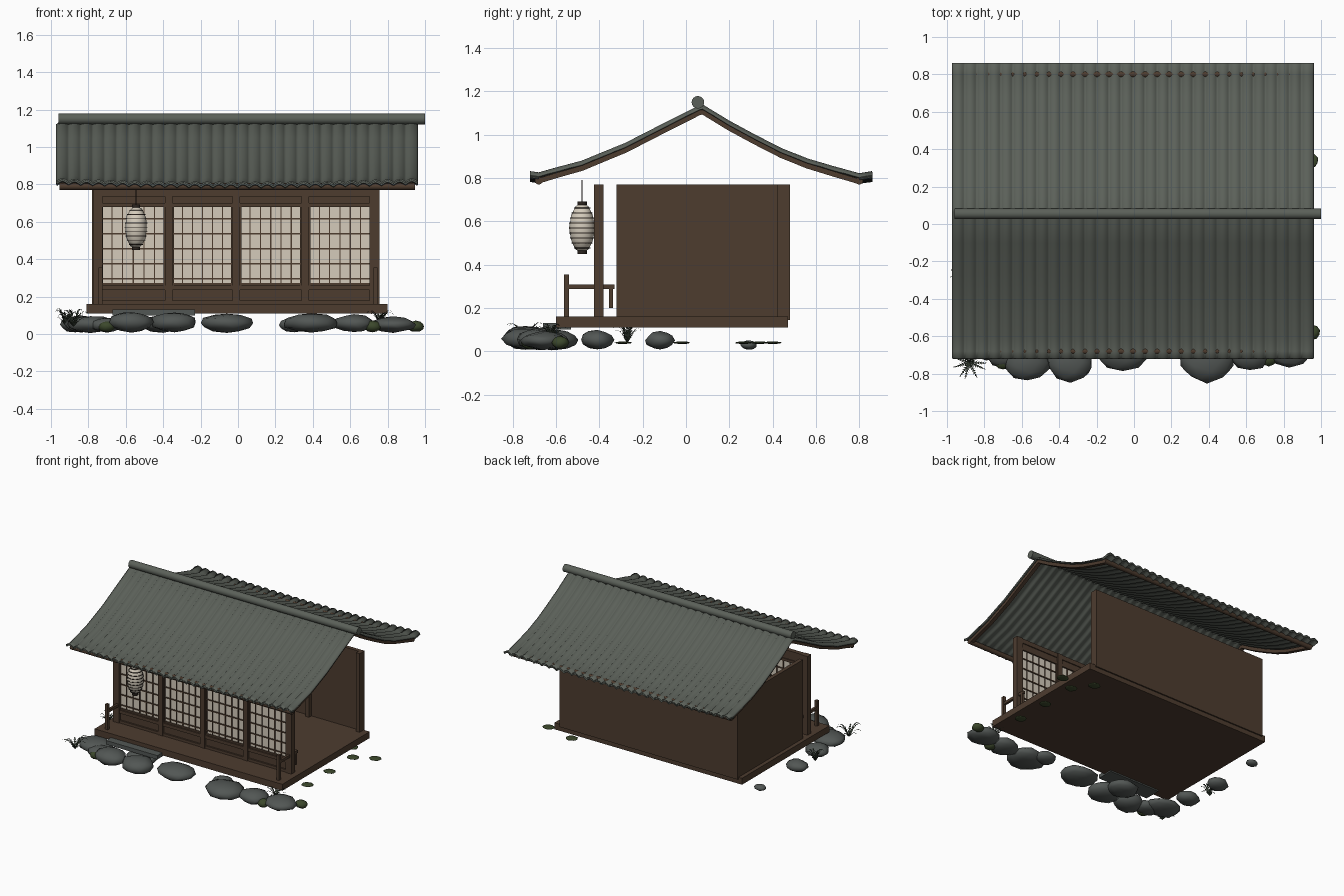
import bpy, bmesh, math, random
from mathutils import Vector

random.seed(4)
if "Cube" in bpy.data.objects:
    bpy.data.objects.remove(bpy.data.objects["Cube"])


def material(name, rgb):
    m = bpy.data.materials.new(name)
    m.use_nodes = True
    m.diffuse_color = (*rgb, 1)
    m.node_tree.nodes["Principled BSDF"].inputs["Base Color"].default_value = (*rgb, 1)
    return m


WOOD = material("brown wood", (.075, .045, .028))
TILE = material("grey green tile", (.105, .118, .1))
PAPER = material("cream paper", (.66, .6, .5))
STONE = material("grey stone", (.085, .095, .09))
LEAF = material("dark leaf", (.03, .042, .028))
MOSS = material("moss green", (.045, .065, .025))
DARK = material("dark lacquer", (.025, .018, .014))


def finish(name, bm, mat, smooth=False):
    bmesh.ops.recalc_face_normals(bm, faces=bm.faces)
    mesh = bpy.data.meshes.new(name)
    bm.to_mesh(mesh)
    bm.free()
    mesh.materials.append(mat)
    if smooth:
        for p in mesh.polygons:
            p.use_smooth = True
    ob = bpy.data.objects.new(name, mesh)
    bpy.context.collection.objects.link(ob)
    return ob


def box(name, x, y, z, mat=WOOD):
    """Box from (low, high) pairs."""
    bm = bmesh.new()
    bmesh.ops.create_cube(bm, size=1)
    for v in bm.verts:
        v.co = [(a + b) / 2 + c * (b - a) for (a, b), c in zip((x, y, z), v.co)]
    return finish(name, bm, mat)


def rod(name, a, b, r, mat, sides=12):
    a, b = Vector(a), Vector(b)
    bm = bmesh.new()
    bmesh.ops.create_cone(bm, cap_ends=True, segments=sides, radius1=r, radius2=r, depth=(b - a).length)
    ob = finish(name, bm, mat, True)
    ob.location = (a + b) / 2
    ob.rotation_euler = (b - a).to_track_quat("Z", "Y").to_euler()
    bpy.context.view_layer.objects.active = ob
    ob.select_set(True)
    bpy.ops.object.shade_smooth_by_angle()
    ob.select_set(False)
    return ob


def blob(name, centre, size, mat, jitter=0.07):
    bm = bmesh.new()
    bmesh.ops.create_icosphere(bm, subdivisions=2, radius=1)
    for v in bm.verts:
        k = 1 + random.uniform(-jitter, jitter)
        v.co = [c + s * p * k for c, s, p in zip(centre, size, v.co)]
    return finish(name, bm, mat, True)


def sheet(name, xs, profile, height, thick, mat, smooth=False):
    """Sheet swept along x over a (y, z) profile, height(x) lifts it."""
    bm = bmesh.new()
    rows = [[bm.verts.new((x, y, z + height(x, y))) for x in xs] for y, z in profile]
    for r, s in zip(rows, rows[1:]):
        for i in range(len(xs) - 1):
            bm.faces.new((r[i], r[i + 1], s[i + 1], s[i]))
    ob = finish(name, bm, mat, smooth)
    mod = ob.modifiers.new("thickness", "SOLIDIFY")
    mod.thickness = thick
    mod.offset = 0
    return ob


# Raised floor and walls
box("floor", (-.81, .8), (-.6, .47), (.11, .16))
box("left_end_wall", (-.78, -.75), (-.32, .45), (.15, .77))
box("back_wall", (-.78, .75), (.45, .48), (.145, .77))
for x in (-.765, .3, .735):
    box("back_post", (x - .015, x + .015), (.42, .455), (.16, .77))

# Front screen frame
posts = [-.75, -.37, -.01, .36, .73]
for i, x in enumerate(posts):
    w = .026 if i in (0, 4) else .02
    box("front_post", (x - w, x + w), (-.425, -.38), (.16, .77))
for z0, z1 in ((.16, .18), (.235, .26), (.68, .7), (.735, .77)):
    box("front_rail", (-.77, .75), (-.42, -.385), (z0, z1))

# Paper screens with lattice
for a, b in zip(posts, posts[1:]):
    box("lower_panel", (a, b), (-.408, -.392), (.17, .25))
    box("upper_panel", (a, b), (-.408, -.392), (.69, .75))
    box("paper_screen", (a, b), (-.402, -.396), (.25, .69), PAPER)
    for s in (a + .02, b - .02):
        box("screen_stile", (s - .008, s + .008), (-.412, -.388), (.26, .68))
    for i in range(1, 6):
        x = a + .02 + (b - a - .04) * i / 6
        box("lattice_upright", (x - .003, x + .003), (-.409, -.389), (.26, .68))
        z = .215 + i * .08
        box("lattice_bar", (a, b), (-.409, -.389), (z - .004, z + .004))
    box("lattice_base", (a, b), (-.409, -.389), (.26, .272))

# Short side railings on the porch
for x in (-.735, .735):
    box("railing_post", (x - .011, x + .011), (-.563, -.54), (.16, .355))
    box("railing_bar", (x - .009, x + .009), (-.55, -.33), (.287, .308))
    box("railing_stub", (x - .009, x + .009), (-.355, -.337), (.2, .29))

# Curved tiled roof
front = [(-.72, .795), (-.68, .789), (-.6, .818), (-.48, .856), (-.38, .9), (-.28, .942), (-.1, 1.035), (.065, 1.118)]
back = [(.08, 1.118), (.2, 1.045), (.32, .98), (.44, .918), (.56, .868), (.68, .828), (.8, .787), (.86, .795)]
COLS, STEP = 30, 7
xs = [-.97 + 1.93 * i / (COLS * STEP) for i in range(COLS * STEP + 1)]


def scallop(x, y):
    t = (x + .97) / 1.93 * COLS
    eave = min(1, abs(y - .07) / .75) ** 4
    return .016 * abs(math.sin(math.pi * t)) + .02 * x * x * eave


sheet("roof_tiles", xs, front + back, scallop, .008, TILE, True)
for edge in (front[:2], back[-2:]):
    sheet("eave_tiles", xs, [(y, z - .008) for y, z in edge], scallop, .01, TILE)
rod("ridge_cap", (-.96, .055, 1.15), (1, .055, 1.15), .029, TILE, 16)

# Roof timbers
for y in (-.68, .8):
    rod("eave_beam", (-.955, y, .788), (.945, y, .788), .018, WOOD)
for x in (-.94, .93):
    sheet("gable_board", (x - .015, x + .015), [(y, z - .014) for y, z in front[1:] + back[:-1]],
          lambda x, y: .012 * min(1, abs(y - .07) / .75) ** 4, .024, WOOD)

# Paper lantern
LX, LY, LZ = -.545, -.48, .57
blob("lantern", (LX, LY, LZ), (.06, .06, .117), PAPER, 0)
for i in range(-4, 5):
    z = i * .023
    r = .06 * math.sqrt(1 - (z / .117) ** 2) + .001
    rod("lantern_band", (LX, LY, LZ + z - .002), (LX, LY, LZ + z + .002), r, DARK, 20)
for z in (-.113, .113):
    rod("lantern_cap", (LX, LY, LZ + z - .008), (LX, LY, LZ + z + .008), .022, DARK)
rod("lantern_cord", (LX, LY, .68), (LX, LY, .79), .003, DARK, 6)

# Step and garden stones
box("stone_step", (-.67, -.23), (-.66, -.53), (.1, .13), STONE)
stones = [(-.57, -.74, .12, .055), (-.34, -.74, .125, .055), (-.06, -.67, .14, .05),
          (-.79, -.62, .13, .045), (-.4, -.6, .12, .045), (-.7, -.69, .09, .04),
          (.39, -.72, .15, .05), (.62, -.69, .11, .048), (.83, -.66, .12, .042),
          (.3, -.61, .08, .04), (-.84, -.41, .09, .045), (-.87, -.12, .08, .042), (-.84, .29, .045, .022)]
for x, y, r, h in stones:
    blob("garden_stone", (x, y, h + .008), (r, r * .85, h), STONE)

# Flat moss patches
for x, y in [(.94, .34), (.8, .265), (.8, -.02), (.8, -.29), (.7, .4), (.95, -.58), (-.7, -.74), (.72, -.72)]:
    flat = y > -.5
    blob("moss_patch", (x, y, .04), (.045, .04, .006 if flat else .03), MOSS)


# Ferns made of arching stems with leaflets
def fern(x, y, z, reach, height):
    bm = bmesh.new()

    def tri(*pts):
        bm.faces.new([bm.verts.new(p) for p in pts])

    for i in range(11):
        a = i * math.tau / 11 + random.uniform(-.2, .2)
        d = Vector((math.cos(a), math.sin(a), 0))
        side = Vector((-d.y, d.x, 0))
        top = height * random.uniform(.5, 1)

        def at(t):
            return Vector((x, y, z)) + d * reach * t + Vector((0, 0, top * math.sin(t * 2.2)))
        for k in range(1, 8):
            t = k / 8
            p, q = at(t - .125), at(t + .06)
            tri(p - side * .002, p + side * .002, q)
            for s in (-1, 1):
                tri(p, at(t), at(t + .05) + side * s * .016 * (1.1 - t))
    return finish("fern", bm, LEAF)


fern(-.88, -.74, .04, .1, .1)
fern(-.92, -.27, .04, .07, .1)
fern(.76, -.62, .06, .08, .07)
